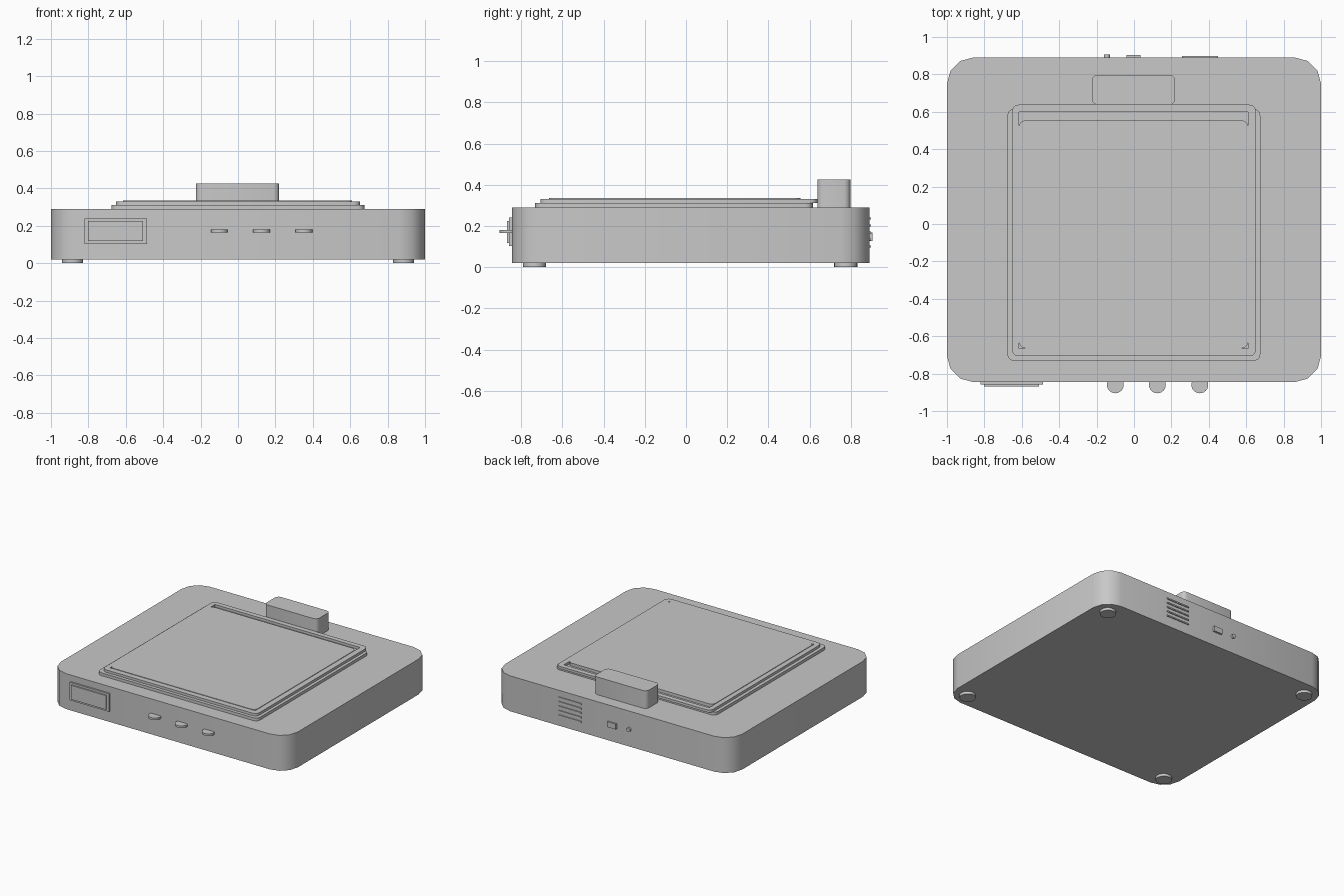
import bpy, bmesh
from math import sin, cos, pi, radians
from mathutils import Vector

if "Cube" in bpy.data.objects:
    bpy.data.objects.remove(bpy.data.objects["Cube"])

grey = bpy.data.materials.new("plain grey")
grey.use_nodes = True
grey.diffuse_color = (0.58, 0.58, 0.58, 1)
grey.node_tree.nodes["Principled BSDF"].inputs["Base Color"].default_value = grey.diffuse_color


def prism(name, outline, z0, z1):
    """Extrude a flat outline from z0 up to z1."""
    bm = bmesh.new()
    base = bm.faces.new([bm.verts.new((x, y, z0)) for x, y in outline])
    top = bmesh.ops.extrude_face_region(bm, geom=[base])["geom"]
    bmesh.ops.translate(bm, vec=(0, 0, z1 - z0),
                        verts=[v for v in top if isinstance(v, bmesh.types.BMVert)])
    bmesh.ops.recalc_face_normals(bm, faces=bm.faces)
    mesh = bpy.data.meshes.new(name)
    bm.to_mesh(mesh)
    bm.free()
    mesh.materials.append(grey)
    obj = bpy.data.objects.new(name, mesh)
    bpy.context.collection.objects.link(obj)
    return obj


def smooth(obj):
    bpy.ops.object.select_all(action='DESELECT')
    obj.select_set(True)
    bpy.context.view_layer.objects.active = obj
    bpy.ops.object.shade_smooth_by_angle(angle=radians(35))


def rounded(name, x0, x1, y0, y1, z0, z1, r, steps=3):
    """Slab with rounded vertical corners."""
    pts = []
    corners = [(x1 - r, y1 - r), (x0 + r, y1 - r), (x0 + r, y0 + r), (x1 - r, y0 + r)]
    for q, (cx, cy) in enumerate(corners):
        for i in range(steps + 1):
            a = (q + i / steps) * pi / 2
            pts.append((cx + r * cos(a), cy + r * sin(a)))
    obj = prism(name, pts, z0, z1)
    smooth(obj)
    return obj


def box(name, x0, x1, y0, y1, z0, z1):
    return prism(name, [(x0, y0), (x1, y0), (x1, y1), (x0, y1)], z0, z1)


def disc(name, x, y, r, z0, z1, n=24):
    turn = [2 * pi * i / n for i in range(n)]
    obj = prism(name, [(x + r * cos(a), y + r * sin(a)) for a in turn], z0, z1)
    smooth(obj)
    return obj


# Housing and feet
rounded("body", -1, 1, -0.845, 0.89, 0.02, 0.29, 0.14)
for side, x in (("right", -0.885), ("left", 0.885)):
    for end, y in (("front", -0.735), ("back", 0.775)):
        disc(f"{end}_{side}_foot", x, y, 0.056, 0, 0.02)

# Stepped platform with an open frame and a loose inner plate
rounded("platform_base", -0.677, 0.675, -0.732, 0.615, 0.29, 0.312, 0.035)
frame = rounded("platform_frame", -0.652, 0.652, -0.707, 0.638, 0.312, 0.331, 0.035)
cutter = box("frame_cutter", -0.615, 0.61, -0.665, 0.6, 0.3, 0.35)
cutter.hide_render = True
cut = frame.modifiers.new("opening", 'BOOLEAN')
cut.operation, cut.solver, cut.object = 'DIFFERENCE', 'EXACT', cutter
bpy.context.view_layer.objects.active = frame
bpy.ops.object.modifier_apply(modifier=cut.name)
bpy.data.objects.remove(cutter)
rounded("inner_plate", -0.615, 0.61, -0.665, 0.555, 0.312, 0.335, 0.035)

# Raised block behind the platform
rounded("rear_block", -0.225, 0.22, 0.637, 0.797, 0.29, 0.425, 0.03)

# Front display and three control tabs
box("display_frame", -0.82, -0.487, -0.858, -0.845, 0.103, 0.24)
box("display_screen", -0.803, -0.507, -0.868, -0.858, 0.118, 0.225)
for i, x in enumerate((-0.1, 0.125, 0.352)):
    disc(f"control_tab_{i + 1}", x, -0.86, 0.045, 0.165, 0.181)

# Rear vent slats, socket and round jack
for i in range(5):
    z = 0.1 + 0.034 * i
    box(f"vent_slat_{i + 1}", 0.257, 0.45, 0.89, 0.897, z - 0.005, z + 0.005)
box("rear_socket", -0.04, 0.034, 0.89, 0.904, 0.127, 0.167)
jack = disc("rear_jack", 0, 0, 0.016, 0, 0.015, 16)
jack.rotation_euler = (-pi / 2, 0, 0)
jack.location = Vector((-0.145, 0.89, 0.152))
